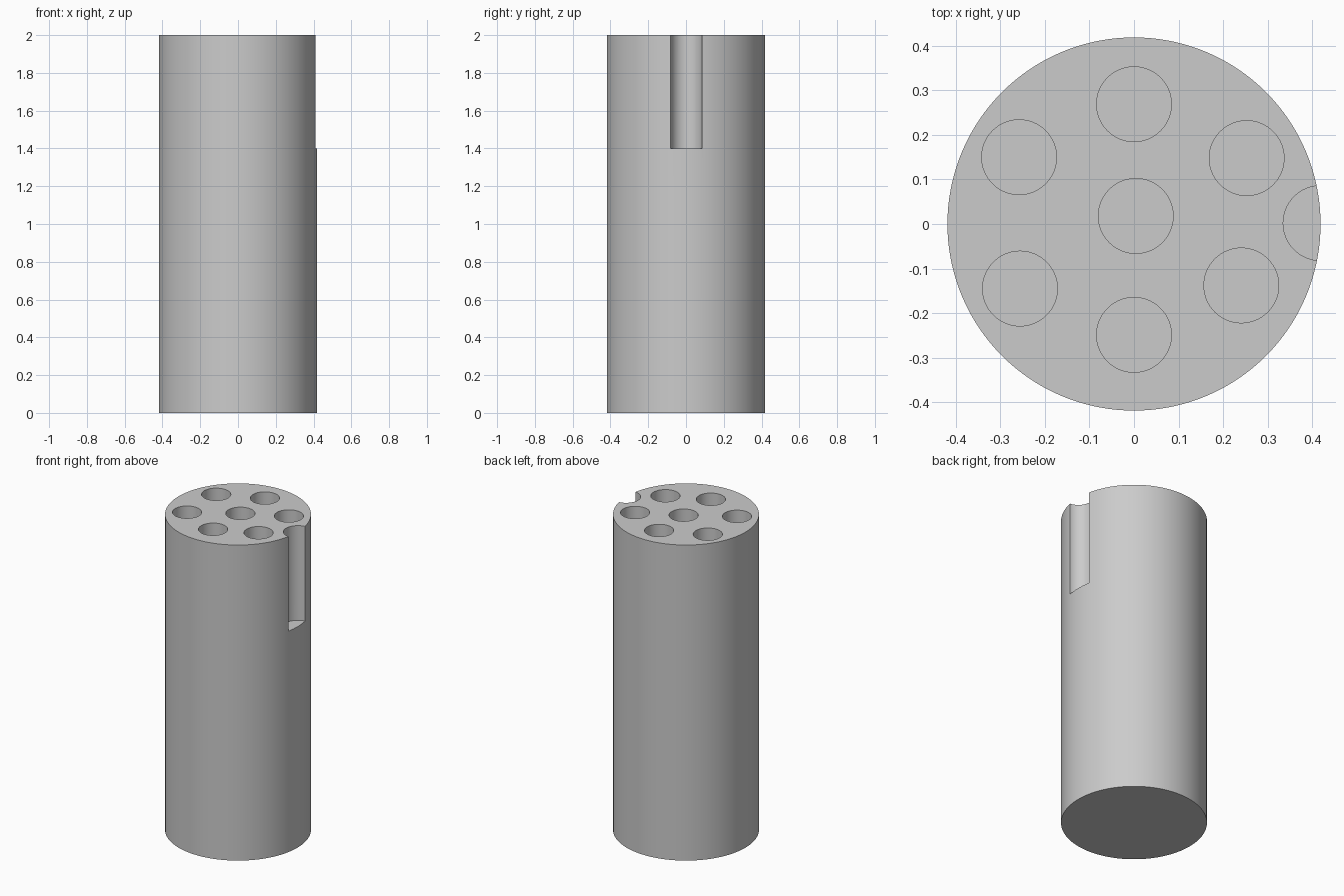
import bpy
import bmesh
from math import radians
from mathutils import Matrix

old = bpy.data.objects.get("Cube")
if old:
    bpy.data.objects.remove(old, do_unlink=True)

HEIGHT, RADIUS = 2.0, 0.419
BORE_RADIUS, BORE_FLOOR = 0.084, 1.4
BORES = [(0.004, 0.018), (0, 0.269), (0.253, 0.148), (0.241, -0.138),
         (0, -0.249), (-0.256, -0.145), (-0.258, 0.15)]
NOTCH = (RADIUS, 0.002)


def add_cylinder(bm, x, y, bottom, top, radius, segments):
    place = Matrix.Translation((x, y, (bottom + top) / 2))
    bmesh.ops.create_cone(bm, cap_ends=True, segments=segments, radius1=radius,
                          radius2=radius, depth=top - bottom, matrix=place)


def make_object(name, bm):
    mesh = bpy.data.meshes.new(name)
    bm.to_mesh(mesh)
    bm.free()
    obj = bpy.data.objects.new(name, mesh)
    bpy.context.collection.objects.link(obj)
    return obj


# Plain grey material
grey = bpy.data.materials.new("grey")
grey.use_nodes = True
colour = (0.6, 0.6, 0.6, 1)
grey.diffuse_color = colour
grey.node_tree.nodes["Principled BSDF"].inputs["Base Color"].default_value = colour

# Solid round body
bm = bmesh.new()
add_cylinder(bm, 0, 0, 0, HEIGHT, RADIUS, 128)
body = make_object("cylinder_body", bm)
body.data.materials.append(grey)

# Blind bores in the top and the open notch down the left side
bm = bmesh.new()
for x, y in BORES + [NOTCH]:
    add_cylinder(bm, x, y, BORE_FLOOR, HEIGHT + 0.1, BORE_RADIUS, 64)
cutter = make_object("bore_cutter", bm)
cutter.data.materials.append(grey)
cutter.hide_render = True

cut = body.modifiers.new("bores", "BOOLEAN")
cut.operation = "DIFFERENCE"
cut.solver = "EXACT"
cut.object = cutter
bpy.ops.object.select_all(action="DESELECT")
body.select_set(True)
bpy.context.view_layer.objects.active = body
bpy.ops.object.modifier_apply(modifier=cut.name)
bpy.data.objects.remove(cutter, do_unlink=True)

# Smooth walls with crisp rims
bpy.ops.object.shade_smooth_by_angle(angle=radians(30))
